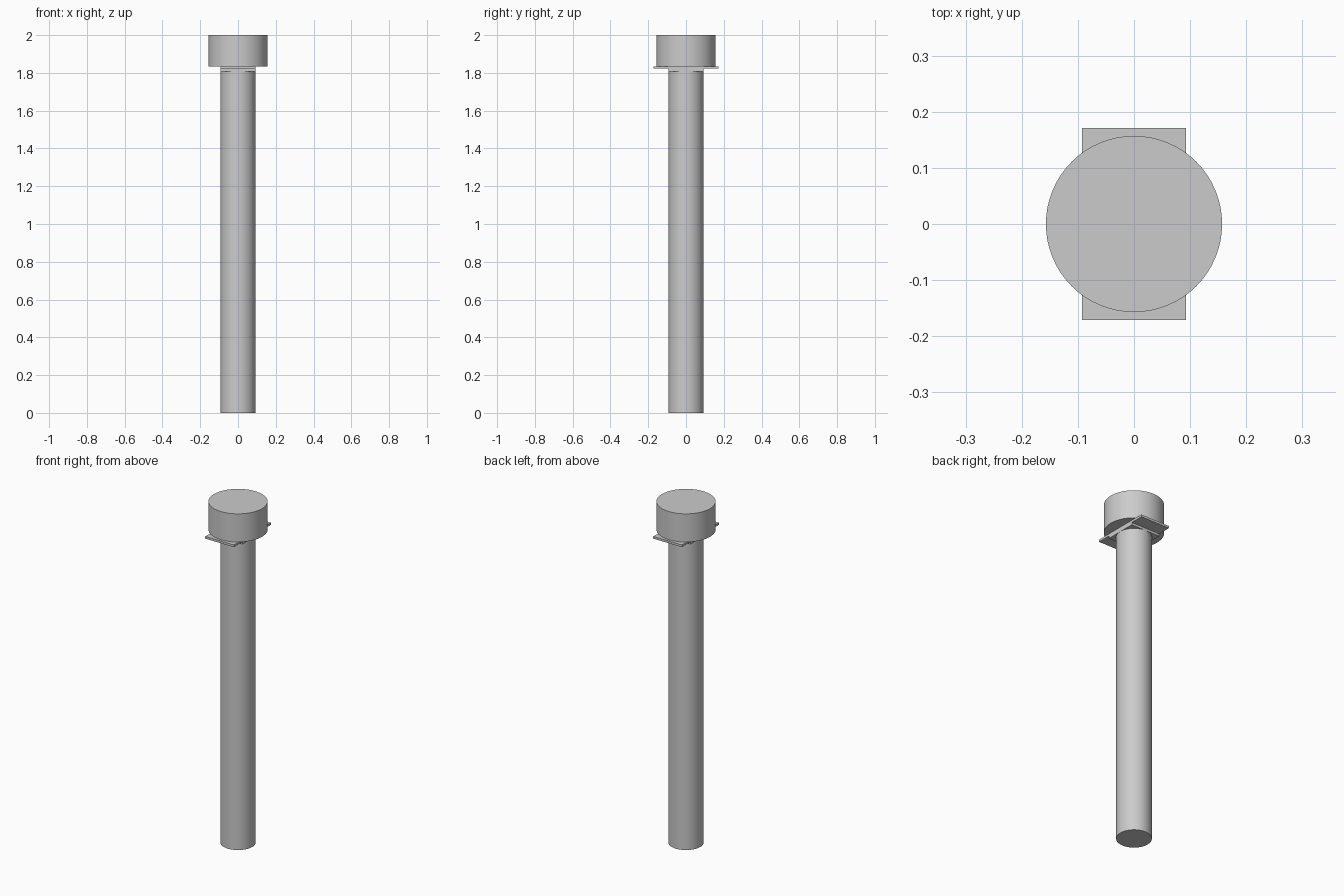
import bpy
import math

if "Cube" in bpy.data.objects:
    bpy.data.objects.remove(bpy.data.objects["Cube"], do_unlink=True)

# Single plain grey for the whole model
grey = bpy.data.materials.new("light_grey")
grey.use_nodes = True
colour = (0.6, 0.6, 0.6, 1)
grey.diffuse_color = colour
grey.node_tree.nodes["Principled BSDF"].inputs["Base Color"].default_value = colour

SHAFT_RADIUS = 0.093
HEAD_RADIUS = 0.157
COLLAR_BASE = 1.808
PLATE_BASE = 1.822
HEAD_BASE = 1.835
TOP = 2.0


def finish(name):
    obj = bpy.context.object
    obj.name = name
    obj.data.materials.append(grey)
    return obj


def cylinder(name, radius, bottom, top):
    bpy.ops.mesh.primitive_cylinder_add(
        vertices=64, radius=radius, depth=top - bottom,
        location=(0, 0, (bottom + top) / 2))
    finish(name)
    bpy.ops.object.shade_smooth_by_angle(angle=math.radians(30))


def box(name, width, depth, bottom, top):
    bpy.ops.mesh.primitive_cube_add(size=1, location=(0, 0, (bottom + top) / 2))
    obj = finish(name)
    obj.scale = (width, depth, top - bottom)
    bpy.ops.object.transform_apply(location=False, rotation=False, scale=True)


# Long round shaft
cylinder("shaft", SHAFT_RADIUS, 0, COLLAR_BASE)

# Square collar whose sides touch the shaft
box("square_collar", 2 * SHAFT_RADIUS, 2 * SHAFT_RADIUS, COLLAR_BASE, PLATE_BASE)

# Thin plate reaching out to front and back
box("cross_plate", 2 * SHAFT_RADIUS, 0.342, PLATE_BASE, HEAD_BASE)

# Wide round head
cylinder("head", HEAD_RADIUS, HEAD_BASE, TOP)
